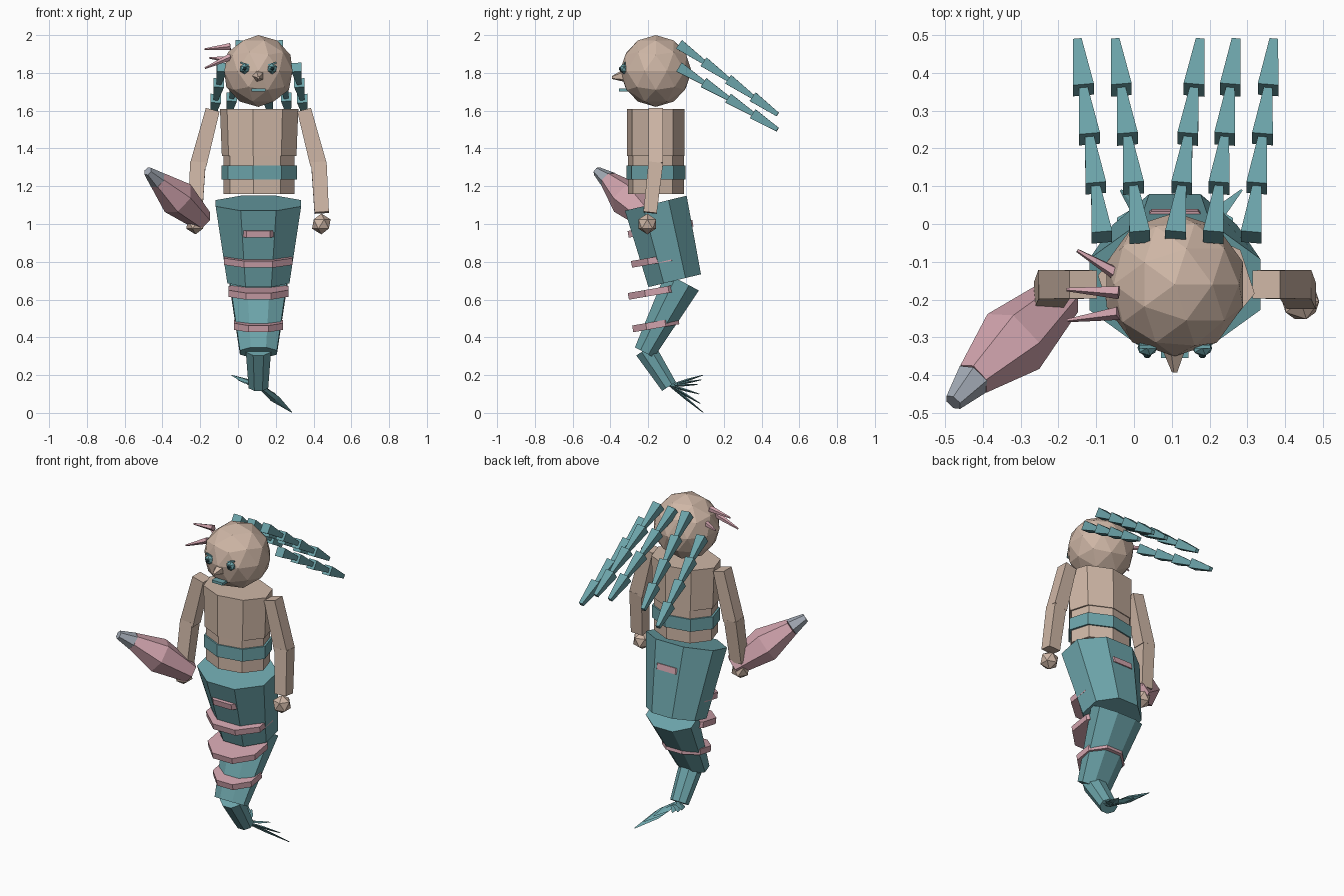
import bpy
import bmesh
import math
from mathutils import Vector, Matrix

if "Cube" in bpy.data.objects:
    bpy.data.objects.remove(bpy.data.objects["Cube"])


def material(name, rgb):
    m = bpy.data.materials.new(name)
    m.use_nodes = True
    m.diffuse_color = (*rgb, 1)
    m.node_tree.nodes["Principled BSDF"].inputs["Base Color"].default_value = (*rgb, 1)
    return m


SKIN = material("skin", (0.62, 0.47, 0.38))
TEAL = material("teal", (0.15, 0.37, 0.40))
PINK = material("pink", (0.64, 0.37, 0.42))
GREY = material("steel grey", (0.36, 0.40, 0.46))
DARK = material("dark teal", (0.02, 0.06, 0.07))
CX, CY = 0.108, -0.16


def finish(name, bm, mat):
    bmesh.ops.recalc_face_normals(bm, faces=bm.faces)
    mesh = bpy.data.meshes.new(name)
    bm.to_mesh(mesh)
    bm.free()
    mesh.materials.append(mat)
    ob = bpy.data.objects.new(name, mesh)
    bpy.context.collection.objects.link(ob)
    return ob


def loft(name, mat, start, end, rings, sides=8, turn=None):
    """Faceted solid from start to end; rings hold (fraction, x radius, y radius)."""
    start, end = Vector(start), Vector(end)
    axis = (end - start).normalized()
    guide = Vector((1, 0, 0)) if abs(axis.x) < 0.9 else Vector((0, 1, 0))
    u = (guide - axis * guide.dot(axis)).normalized()
    v = axis.cross(u)
    if v.y < 0:
        v = -v
    turn = math.pi / sides if turn is None else turn
    bm = bmesh.new()
    loops = []
    for t, rx, ry in rings:
        c = start.lerp(end, t)
        angles = [turn + math.tau * i / sides for i in range(sides)]
        loops.append([bm.verts.new(c + u * rx * math.cos(a) + v * ry * math.sin(a))
                      for a in angles])
    for a, b in zip(loops, loops[1:]):
        for i in range(sides):
            j = (i + 1) % sides
            bm.faces.new((a[i], a[j], b[j], b[i]))
    bm.faces.new(loops[0])
    bm.faces.new(loops[-1])
    return finish(name, bm, mat)


def ball(name, mat, centre, radius, detail, stretch=(1, 1, 1)):
    bm = bmesh.new()
    bmesh.ops.create_icosphere(bm, subdivisions=detail, radius=radius,
                               matrix=Matrix.Translation(centre) @ Matrix.Diagonal((*stretch, 1)))
    return finish(name, bm, mat)


# Head and face
ball("head", SKIN, (CX, CY, 1.81), 0.19, 2)
loft("nose", SKIN, (CX, -0.325, 1.785), (CX, -0.392, 1.775),
     [(0, 0.036, 0.036), (1, 0.008, 0.008)], 5)
loft("mouth", TEAL, (CX, -0.30, 1.71), (CX, -0.355, 1.71),
     [(0, 0.052, 0.011), (1, 0.052, 0.011)], 4)
for side, label in ((-1, "right"), (1, "left")):
    x = CX + side * 0.073
    ball(label + "_eye", TEAL, (x, -0.328, 1.822), 0.029, 1, (1, 0.8, 1))
    ball(label + "_pupil", DARK, (x, -0.345, 1.822), 0.012, 1)
    loft(label + "_brow", TEAL, (x - 0.022, -0.325, 1.848 - side * 0.006),
         (x + 0.022, -0.325, 1.848 + side * 0.006),
         [(0, 0.006, 0.006), (1, 0.006, 0.006)], 4)

# Pink spikes on the right of the head
for i, (root, tip) in enumerate((((-0.04, -0.135, 1.87), (-0.15, -0.07, 1.88)),
                                 ((-0.04, -0.18, 1.94), (-0.178, -0.173, 1.925)),
                                 ((-0.04, -0.235, 1.885), (-0.175, -0.255, 1.825)))):
    loft(f"head_spike_{i + 1}", PINK, root, tip,
         [(0, 0.019, 0.019), (1, 0.005, 0.005)], 5)

# Braids, each a chain of tapering four-sided links
BRAIDS = ((-0.085, -0.065, 1.83), (0.015, -0.065, 1.95), (0.11, 0.065, 1.95),
          (0.21, 0.06, 1.95), (0.31, 0.06, 1.83))
for i, (x, drift, z) in enumerate(BRAIDS):
    drop = 0.37 if z > 1.9 else 0.33
    root, tip = Vector((x, -0.035, z)), Vector((x + drift, 0.485, z - drop))
    for k in range(4):
        loft(f"braid_{i + 1}_link_{k + 1}", TEAL,
             root.lerp(tip, k / 4), root.lerp(tip, (k + 1.08) / 4.08),
             [(0, 0.039, 0.039), (1, 0.016, 0.016)], 4)

# Torso, waist and belt
BODY_TURN = math.radians(-9)
for name, mat, z0, z1, rx, ry in (("waist", SKIN, 1.16, 1.37, 0.190, 0.150),
                                  ("belt", TEAL, 1.235, 1.31, 0.203, 0.158),
                                  ("chest", SKIN, 1.36, 1.61, 0.200, 0.155)):
    grow = 0.01 if name == "chest" else 0
    loft(name, mat, (CX + 0.004, CY, z0), (CX + 0.004, CY, z1),
         [(0, rx, ry), (1, rx + grow, ry)], 8, BODY_TURN)

# Arms and hands
for side, label in ((-1, "right"), (1, "left")):
    def place(dx, y, z):
        return (CX + side * dx, y, z)
    wrist = place(0.335, -0.19, 1.06)
    loft(label + "_upper_arm", SKIN, place(0.242, CY, 1.605), place(0.318, CY, 1.315),
         [(0, 0.053, 0.053), (1, 0.062, 0.054)], 4)
    loft(label + "_forearm", SKIN, place(0.320, CY, 1.325), wrist,
         [(0, 0.058, 0.055), (1, 0.054, 0.05)], 4)
    ball(label + "_hand", SKIN, place(0.333, -0.205, 1.0), 0.055, 1)

# Club held in the right hand
HANDLE, MIDDLE, POINT = (-0.19, -0.19, 1.02), (-0.425, -0.41, 1.232), (-0.478, -0.472, 1.28)
loft("club", PINK, HANDLE, MIDDLE, [(0, 0.06, 0.06), (0.55, 0.1, 0.1), (1, 0.05, 0.05)], 6)
loft("club_tip", GREY, MIDDLE, POINT, [(0, 0.05, 0.05), (1, 0.025, 0.025)], 6)

# Tail segments
loft("upper_tail", TEAL, (CX, CY, 1.11), (CX, -0.06, 0.70),
     [(0, 0.245, 0.182), (1, 0.178, 0.155)])
loft("middle_tail", TEAL, (CX, -0.02, 0.695), (CX, -0.22, 0.32),
     [(0, 0.166, 0.108), (1, 0.106, 0.062)])
loft("lower_tail", TEAL, (CX, -0.215, 0.335), (CX, -0.09, 0.14),
     [(0, 0.072, 0.062), (1, 0.056, 0.047)])

# Pink belly bands, tilted discs sunk into the tail
for i, (y, z, rx, ry) in enumerate(((-0.135, 0.975, 0.162, 0.188), (-0.14, 0.812, 0.196, 0.163),
                                    (-0.155, 0.643, 0.172, 0.165), (-0.16, 0.466, 0.140, 0.134))):
    lean = Vector((0, -0.17, 0.98)) * 0.018
    c = Vector((CX, y, z))
    loft(f"belly_band_{i + 1}", PINK, c - lean, c + lean, [(0, rx, ry), (1, rx, ry)])

# Tail fin blades
FIN_ROOT = (CX, -0.085, 0.145)
for i, tip in enumerate(((0.285, 0.09, 0.003), (0.235, 0.075, 0.05), (0.17, 0.07, 0.10),
                         (-0.035, 0.09, 0.2), (0.0, 0.08, 0.175), (0.05, 0.06, 0.15))):
    loft(f"fin_blade_{i + 1}", TEAL, FIN_ROOT, tip,
         [(0, 0.012, 0.006), (0.5, 0.028, 0.007), (1, 0.003, 0.002)], 4, 0)
